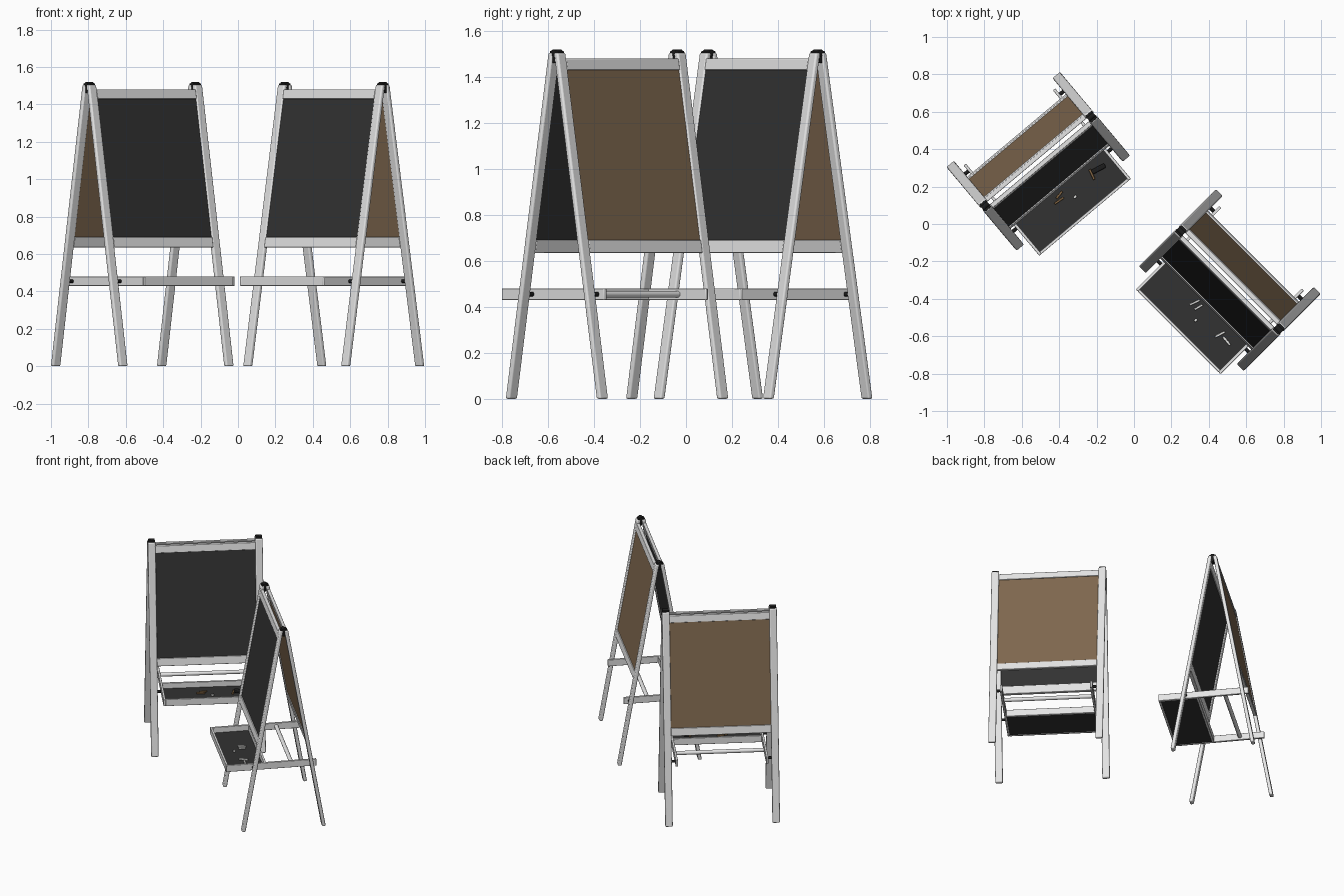
import bpy, bmesh, math
from mathutils import Matrix, Vector

if "Cube" in bpy.data.objects:
    bpy.data.objects.remove(bpy.data.objects["Cube"])


def mat(name, r, g, b):
    m = bpy.data.materials.new(name)
    m.diffuse_color = (r, g, b, 1)
    m.use_nodes = True
    m.node_tree.nodes["Principled BSDF"].inputs["Base Color"].default_value = m.diffuse_color
    return m


FRAME = mat("pale grey frame", .78, .78, .78)
SLATE = mat("chalkboard black", .032, .032, .032)
CORK = mat("cork brown", .212, .138, .078)
BLACK = mat("hinge black", .012, .012, .012)
CHALK = mat("white chalk", .85, .85, .83)
WOOD = mat("brown stick", .24, .14, .06)

FOOT_Y, SLOPE = .28, .262 / 1.5     # leg spread and lean


def finish(name, bm, m, world, bevel=0, segments=2):
    me = bpy.data.meshes.new(name)
    bmesh.ops.recalc_face_normals(bm, faces=bm.faces)
    bm.to_mesh(me)
    bm.free()
    me.transform(world)
    me.materials.append(m)
    ob = bpy.data.objects.new(name, me)
    bpy.context.collection.objects.link(ob)
    if bevel:
        mod = ob.modifiers.new("rounded edges", "BEVEL")
        mod.width, mod.segments = bevel, segments
    bpy.ops.object.select_all(action="DESELECT")
    ob.select_set(True)
    bpy.context.view_layer.objects.active = ob
    bpy.ops.object.shade_smooth_by_angle(angle=math.radians(35))
    return ob


def box(name, lo, hi, m, world, lean=0, bevel=0, segments=2):
    """Box from corner to corner; lean = -1 or 1 shears it into the front or back leg plane."""
    bm = bmesh.new()
    bmesh.ops.create_cube(bm, size=1)
    for v in bm.verts:
        v.co = Vector([lo[i] + (v.co[i] + .5) * (hi[i] - lo[i]) for i in range(3)])
        if lean:
            v.co.y += lean * (FOOT_Y - SLOPE * v.co.z)
    return finish(name, bm, m, world, bevel, segments)


def rod(name, x0, x1, y, z, r, m, world):
    """Round bar running along the width."""
    bm = bmesh.new()
    bmesh.ops.create_cone(bm, cap_ends=True, segments=20, radius1=r, radius2=r, depth=abs(x1 - x0))
    bm.transform(Matrix.Translation(((x0 + x1) / 2, y, z)) @ Matrix.Rotation(math.pi / 2, 4, "Y"))
    return finish(name, bm, m, world)


def easel(w):
    # two leaning frames, front chalkboard and back cork board
    for lean, board, label in ((-1, SLATE, "front"), (1, CORK, "back")):
        for sx in (-1, 1):
            x = sx * .37
            box(label + "_leg", (x - .026, -.013, 0), (x + .026, .013, 1.505), FRAME, w, lean, .008, 3)
        box(label + "_board", (-.346, -.006, .68), (.346, .006, 1.44), board, w, lean)
        box(label + "_bottom_rail", (-.346, -.012, .635), (.346, .012, .69), FRAME, w, lean, .003)
        box(label + "_top_rail", (-.346, -.012, 1.43), (.346, .012, 1.48), FRAME, w, lean, .003)
    for sx in (-1, 1):
        # hinge on top of each leg pair
        x = sx * .37
        rod("hinge_barrel", x - .022, x + .022, 0, 1.505, .015, BLACK, w)
        box("hinge_cap", (x - .022, -.024, 1.497), (x + .022, .024, 1.513), BLACK, w, 0, .004)
        box("hinge_plate", (x - .02, -.007, 1.46), (x + .02, .007, 1.505), BLACK, w)
        # side bar carrying the tray, bolted to both legs
        a, b = sorted((sx * .304, sx * .32))
        box("side_bar", (a, -.39, .43), (b, .24, .48), FRAME, w, 0, .003)
        for y in (-.2, .2):
            rod("bolt", sx * .318, sx * .35, y, .455, .01, BLACK, w)
    # tray and cross dowel
    box("tray_front_rim", (-.305, -.39, .43), (.305, -.375, .48), FRAME, w, 0, .002)
    box("tray_back_rim", (-.305, -.125, .43), (.305, -.11, .48), FRAME, w, 0, .002)
    box("tray_floor", (-.305, -.376, .432), (.305, -.124, .44), SLATE, w)
    rod("cross_dowel", -.306, .306, .07, .455, .014, FRAME, w)


def stick(name, x, y, angle, length, width, m):
    """Small piece lying on a tray, placed in world coordinates."""
    t = Matrix.Translation((x, y, .44)) @ Matrix.Rotation(math.radians(angle), 4, "Z")
    box(name, (-length / 2, -width / 2, 0), (length / 2, width / 2, width), m, t, 0, width * .25)


easel(Matrix.Translation((-.512, .335, 0)) @ Matrix.Rotation(math.radians(40), 4, "Z"))
easel(Matrix.Translation((.512, -.30, 0)) @ Matrix.Rotation(math.radians(-45), 4, "Z"))

# drawing pieces on the left tray
stick("brown_stick", -.40, .125, 35, .06, .012, WOOD)
stick("brown_stick", -.40, .155, 50, .05, .012, WOOD)
stick("brown_stick", -.225, .265, -65, .06, .013, WOOD)
stick("eraser", -.19, .295, 28, .08, .026, BLACK)
stick("chalk_stub", -.315, .145, 40, .018, .014, CHALK)
# chalks on the right tray
stick("chalk", .325, -.42, 25, .06, .012, CHALK)
stick("chalk", .345, -.445, 30, .05, .012, CHALK)
stick("chalk_stub", .33, -.515, 40, .018, .014, CHALK)
stick("chalk", .46, -.59, 28, .06, .013, CHALK)
stick("chalk", .495, -.625, -50, .06, .013, CHALK)
